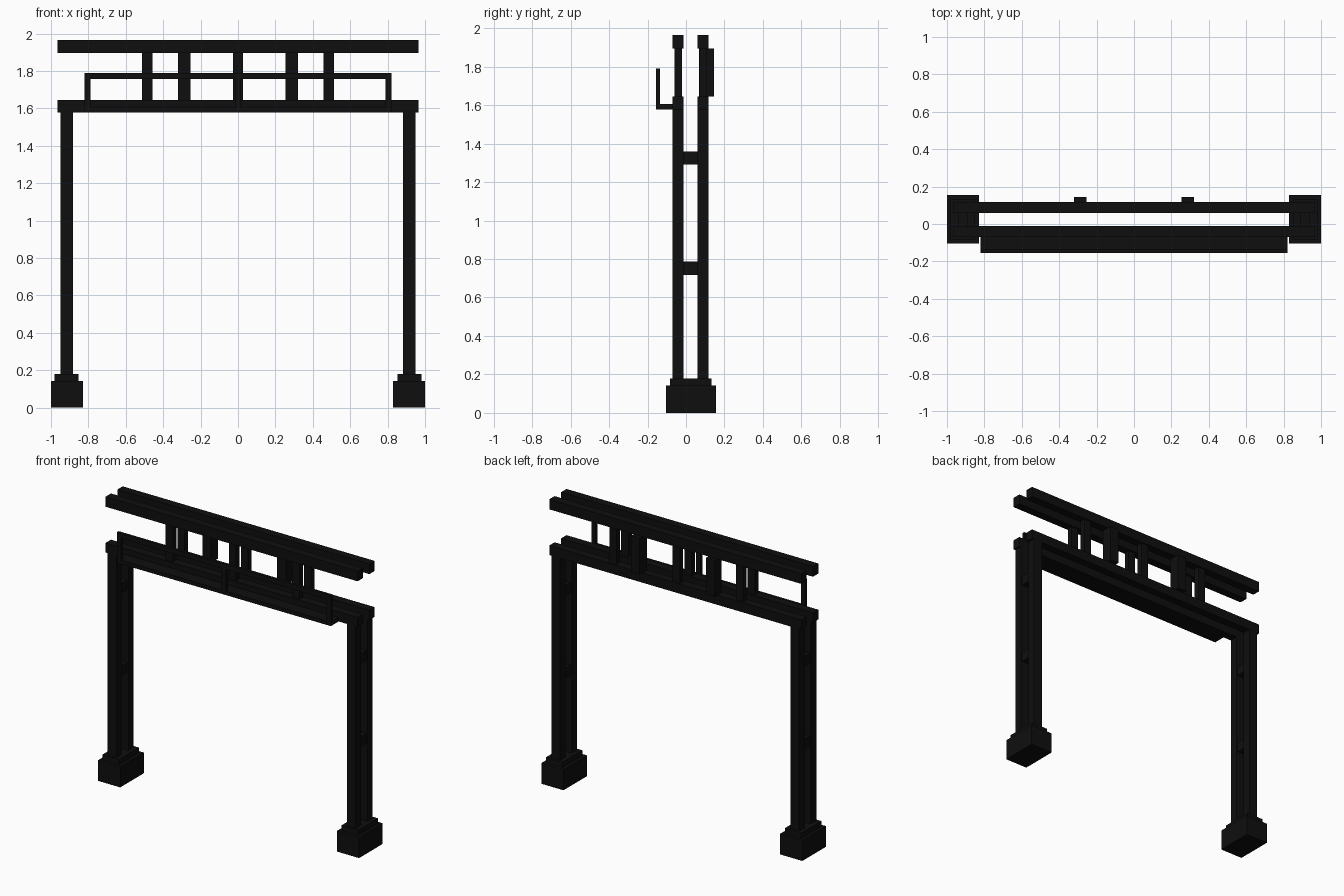
import bpy

cube = bpy.data.objects.get("Cube")
if cube:
    bpy.data.objects.remove(cube, do_unlink=True)

black = bpy.data.materials.new("black_metal")
black.use_nodes = True
colour = (0.0045, 0.0045, 0.0045, 1)
black.diffuse_color = colour
black.node_tree.nodes["Principled BSDF"].inputs["Base Color"].default_value = colour


def box(name, x, y, z):
    """Box spanning the (low, high) pairs on each axis."""
    spans = (x, y, z)
    bpy.ops.mesh.primitive_cube_add(size=1, location=[(a + b) / 2 for a, b in spans])
    ob = bpy.context.object
    ob.name = name
    ob.scale = [b - a for a, b in spans]
    bpy.ops.object.transform_apply(location=False, rotation=False, scale=True)
    ob.data.materials.append(black)
    return ob


def around(centre, width):
    return (centre - width / 2, centre + width / 2)


FRONT, BACK = (-0.07, -0.012), (0.06, 0.117)
LOWER, UPPER = (1.578, 1.645), (1.895, 1.965)
BETWEEN = (LOWER[1], UPPER[0])

# Legs: footing, cap, paired columns and the braces joining them
for side, s in (("right", -1), ("left", 1)):
    box(f"{side}_footing", around(s * 0.915, 0.17), (-0.103, 0.155), (0, 0.143))
    box(f"{side}_footing_cap", around(s * 0.916, 0.128), (-0.083, 0.133), (0.143, 0.18))
    for row, y in (("front", FRONT), ("back", BACK)):
        box(f"{side}_{row}_column", around(s * 0.916, 0.067), y, (0.18, LOWER[0]))
    for level, z in (("lower", 0.752), ("upper", 1.325)):
        box(f"{side}_{level}_brace", around(s * 0.916, 0.05),
            (FRONT[1], BACK[0]), around(z, 0.068))

# Front and back beams with the posts between them
for row, y in (("front", FRONT), ("back", BACK)):
    for level, z in (("lower", LOWER), ("upper", UPPER)):
        box(f"{row}_{level}_beam", (-0.965, 0.965), y, z)
    for x in (-0.485, 0, 0.485):
        box(f"{row}_post", around(x, 0.055), around(sum(y) / 2, 0.038), BETWEEN)

# Wide mounting posts on the back
for x in (-0.287, 0.287):
    box("back_mount", around(x, 0.068), (0.068, 0.145), BETWEEN)

# Walkway in front, with its guard rail
RAIL = (-0.155, -0.135)
box("walkway_floor", (-0.82, 0.82), (RAIL[0], FRONT[0]), (1.578, 1.605))
box("guard_rail", (-0.82, 0.82), RAIL, (1.756, 1.79))
for x in (-0.804, 0, 0.804):
    box("rail_post", around(x, 0.032), RAIL, (1.605, 1.756))
